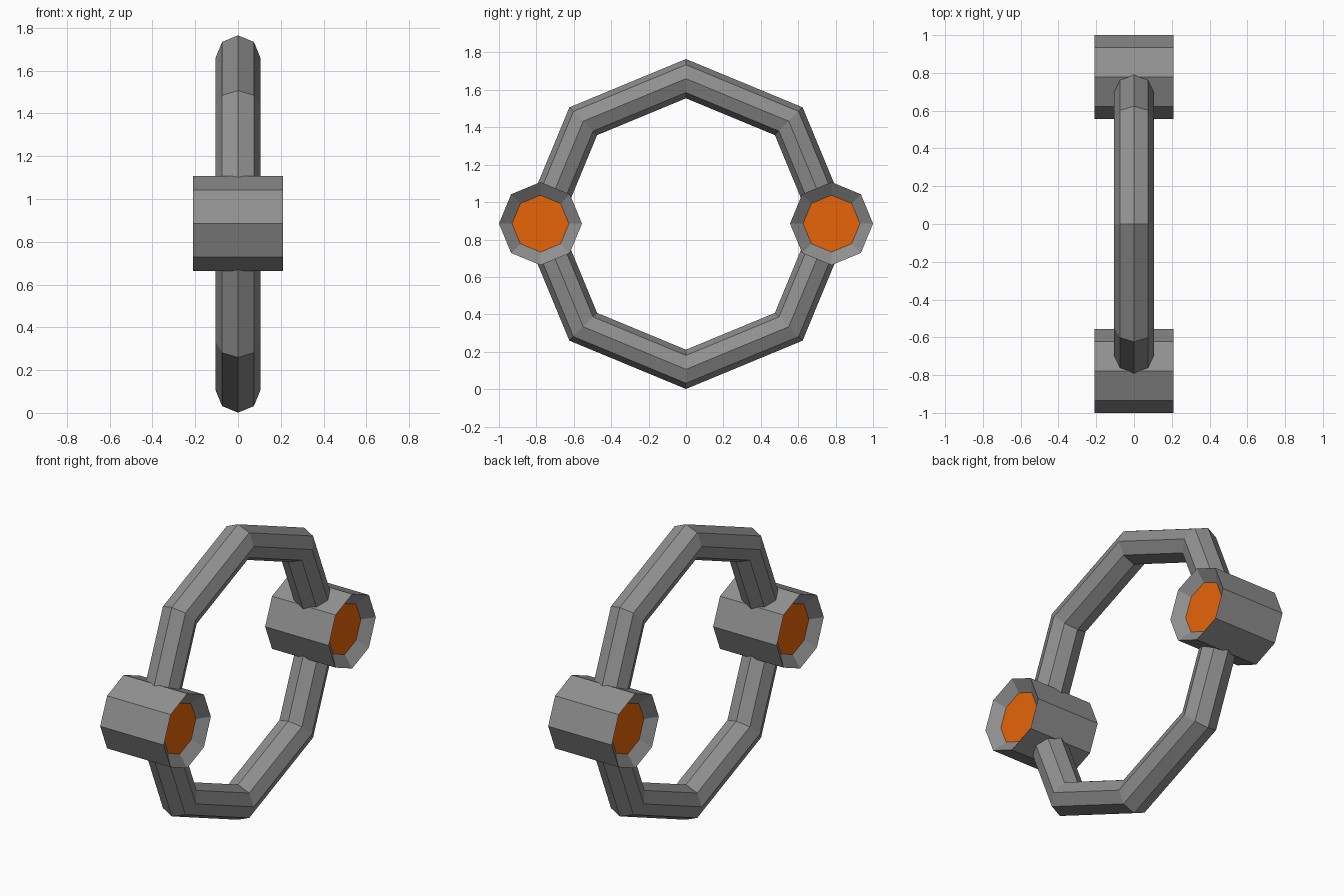
import bpy, bmesh
from math import pi, cos, sin

if "Cube" in bpy.data.objects:
    bpy.data.objects.remove(bpy.data.objects["Cube"])

Z = 0.883          # height of the ring centre
GRIP_Y = 0.778     # side offset of the two barrels
HALF, DEPTH = 0.21, 0.05
R_OUT, R_IN = 0.222, 0.152


def material(name, rgb):
    m = bpy.data.materials.new(name)
    m.diffuse_color = (*rgb, 1)
    m.use_nodes = True
    m.node_tree.nodes["Principled BSDF"].inputs["Base Color"].default_value = m.diffuse_color
    return m


grey = material("dark_grey", (0.28, 0.28, 0.28))
orange = material("orange", (0.8, 0.13, 0.003))

# Octagonal ring standing in the YZ plane
bpy.ops.mesh.primitive_torus_add(major_segments=8, minor_segments=8,
                                 major_radius=0.777, minor_radius=0.105,
                                 location=(0, 0, Z), rotation=(0, pi / 2, 0))
ring = bpy.context.object
ring.name = "ring"
ring.data.materials.append(grey)


def octagon(bm, x, r):
    return [bm.verts.new((x, r * cos(i * pi / 4), r * sin(i * pi / 4)))
            for i in range(8)]


# Barrel with dished ends and an orange panel at the bottom of each dish
def barrel(name, y):
    bm = bmesh.new()
    loops = [octagon(bm, x, r) for x, r in (
        (-HALF + DEPTH, R_IN), (-HALF, R_OUT), (HALF, R_OUT), (HALF - DEPTH, R_IN))]
    for a, b in zip(loops, loops[1:]):
        for i in range(8):
            j = (i + 1) % 8
            bm.faces.new((a[i], a[j], b[j], b[i]))
    for loop in (loops[0], loops[-1]):
        bm.faces.new(loop).material_index = 1
    bmesh.ops.recalc_face_normals(bm, faces=bm.faces)
    mesh = bpy.data.meshes.new(name)
    mesh.materials.append(grey)
    mesh.materials.append(orange)
    bm.to_mesh(mesh)
    bm.free()
    ob = bpy.data.objects.new(name, mesh)
    ob.location = (0, y, Z + 0.002)
    bpy.context.collection.objects.link(ob)


barrel("front_barrel", -GRIP_Y)
barrel("back_barrel", GRIP_Y)
